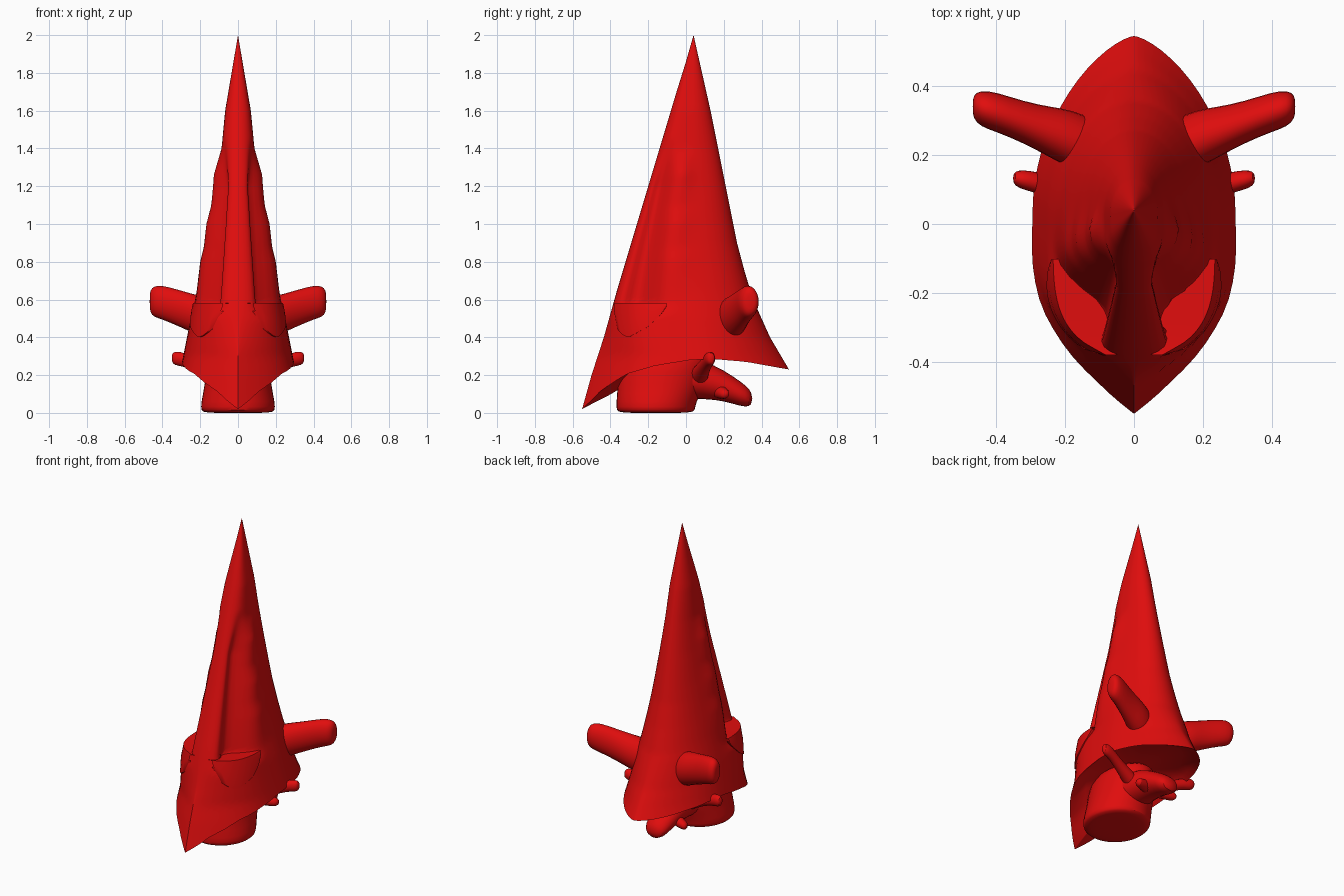
import bpy, bmesh, math
from mathutils import Vector

if "Cube" in bpy.data.objects:
    bpy.data.objects.remove(bpy.data.objects["Cube"])

RED = (0.75, 0.004, 0.004, 1)
red = bpy.data.materials.new("glossy red")
red.use_nodes = True
red.diffuse_color = RED
red.node_tree.nodes["Principled BSDF"].inputs["Base Color"].default_value = RED


def interp(table, v):
    """Piecewise linear lookup in a short (key, value) table."""
    for (a, p), (b, q) in zip(table, table[1:]):
        if v <= b:
            return p + (q - p) * max(0, (v - a) / (b - a))
    return table[-1][1]


def bell(v, centre, spread):
    return math.exp(-((v - centre) / spread) ** 2)


def loft(name, rings, closed=True, mirror=False, subsurf=0, angle=45):
    """Skin rows of points; rows of zero size become tips."""
    bm = bmesh.new()
    rows = [[bm.verts.new(p) for p in ring] for ring in rings]
    n = len(rows[0])
    for a, b in zip(rows, rows[1:]):
        for i in range(n if closed else n - 1):
            j = (i + 1) % n
            bm.faces.new((a[i], a[j], b[j], b[i]))
    bmesh.ops.remove_doubles(bm, verts=bm.verts, dist=0.0005)
    bmesh.ops.recalc_face_normals(bm, faces=bm.faces)
    mesh = bpy.data.meshes.new(name)
    bm.to_mesh(mesh)
    bm.free()
    mesh.materials.append(red)
    ob = bpy.data.objects.new(name, mesh)
    bpy.context.collection.objects.link(ob)
    if mirror:
        ob.modifiers.new("mirror", 'MIRROR')
    if subsurf:
        mod = ob.modifiers.new("smooth", 'SUBSURF')
        mod.levels = mod.render_levels = subsurf
    bpy.ops.object.select_all(action='DESELECT')
    ob.select_set(True)
    bpy.context.view_layer.objects.active = ob
    bpy.ops.object.shade_smooth_by_angle(angle=math.radians(angle))


def limb(name, stations, axis, mirror=False, sides=12):
    """Oval rings around one axis: each station is (centre, radius, radius)."""
    u, v = [k for k in range(3) if k != axis]
    rings = []
    for c, ru, rv in stations:
        ring = []
        for i in range(sides):
            p, a = Vector(c), math.tau * i / sides
            p[u] += ru * math.cos(a)
            p[v] += rv * math.sin(a)
            ring.append(p)
        rings.append(ring)
    loft(name, rings, mirror=mirror, subsurf=1, angle=60)


# Hood outlines by height: front edge, back edge, half width
FRONT = [(0.02, -.55), (.2, -.5), (.4, -.435), (.65, -.365), (1, -.26),
         (1.4, -.14), (1.7, -.05), (1.85, -.003), (2, .04)]
BACK = [(0, .67), (.23, .545), (.4, .445), (.6, .355), (.75, .31), (.9, .27),
        (1.25, .2), (1.6, .13), (2, .04)]
WIDTH = [(0, .36), (.25, .3), (.3, .29), (.5, .25), (.65, .215), (.8, .185),
         (1, .148), (1.2, .115), (1.4, .087), (1.6, .068), (2, 0)]
RIM = [(-1, .02), (-.87, .12), (-.66, .205), (-.37, .25), (0, .28),
       (.26, .285), (.6, .27), (.95, .235), (1, .23)]
# Depth of the grooves beside the front ridge, and swell of the cheeks
GROOVE = [(.52, 0), (.57, .62), (1.2, .52), (1.45, 0)]
CHEEK = [(.6, 0), (.8, .016), (.88, .011), (1, .02), (1.1, .01),
         (1.26, .022), (1.4, 0)]


def span(z):
    f, b = interp(FRONT, z), interp(BACK, z)
    return (f + b) / 2, (b - f) / 2


def half_width(s, z, groove=True):
    """Hood half width at s, from -1 at the front to 1 at the back."""
    q = min(1, max(0, (abs(s) - .05) / .95))
    blunt = interp([(.3, 0), (.58, 1)], z)
    if s > 0:
        w = (1 - q * q) ** (.7 - .2 * blunt)
    else:
        w = (1 - q ** (2.9 + .8 * blunt)) ** (1 - .5 * blunt)
        if groove:
            rise = interp([(.6, 0), (1.2, 1)], z)
            w *= 1 - interp(GROOVE, z) * bell(s, -.68 - .04 * rise, .27 - .06 * rise)
    return w * interp(WIDTH, z) + interp(CHEEK, z) * bell(s, -.15, .27)


def hood_ring(t, scale=1, sides=64):
    ring = []
    for i in range(sides):
        a = math.tau * i / sides
        s = -math.cos(a)
        z = interp(RIM, s)
        z += (2 - z) * t
        mid, half = span(z)
        side = math.copysign(1, math.sin(a))
        ring.append((side * half_width(s, z) * scale, mid + s * half * scale, z))
    return ring


# Tall pointed hood with a shallow hollow underside
levels = 80
inside = [[(0, 0, .33)] * 64, hood_ring(.035, .8), hood_ring(.015, .92)]
loft("hood", inside + [hood_ring(k / levels) for k in range(levels + 1)])

# Eyes: raised ledges following the hood
EYE_LOW = [(-.378, .54), (-.36, .44), (-.33, .41), (-.3, .4), (-.2, .455),
           (-.13, .52), (-.1, .565)]
eye_rows = []
for k in range(17):
    y = -.378 + .278 * k / 16
    low, top = interp(EYE_LOW, y), .583
    row = []
    for z, depth, lift in ((top - .005, .3, 0), (top, 1, .004), ((top + low) / 2, 1, .008),
                           (low, 1, .006), (low, .8, 0)):
        mid, half = span(z)
        s = max(-.97, (y - mid) / half)
        row.append((half_width(s, z, False) * depth + lift, y - lift / 2, z))
    eye_rows.append(row)
loft("eyes", eye_rows, closed=False, mirror=True, angle=40)

# Broad side horns with flared roots
limb("horns", [((.1, .21, .48), .09, .11), ((.18, .245, .505), .09, .115),
               ((.24, .265, .527), .077, .107), ((.32, .295, .557), .063, .1),
               ((.4, .325, .585), .06, .094), ((.445, .335, .59), .055, .086),
               ((.466, .34, .59), .036, .062), ((.468, .34, .59), 0, 0)], 0, mirror=True)

# Small arms reaching out beneath the rim
limb("arms", [((.1, .07, .2), .05, .05), ((.2, .095, .245), .036, .036),
              ((.28, .12, .28), .032, .038), ((.32, .128, .288), .03, .04),
              ((.347, .132, .29), .022, .032), ((.352, .133, .29), 0, 0)], 0, mirror=True)

# Rounded stump body
limb("body", [((0, -.16, 0), 0, 0), ((0, -.16, 0), .18, .19), ((0, -.16, .012), .198, .212),
              ((0, -.16, .05), .2, .212), ((0, -.13, .15), .176, .235),
              ((0, -.11, .28), .17, .24), ((0, -.08, .33), .13, .2),
              ((0, -.08, .33), 0, 0)], 2, sides=20)

# Drooping tail with side nubs
limb("tail", [((0, -.02, .18), .14, .11), ((0, .1, .175), .115, .105),
              ((0, .2, .145), .095, .085), ((0, .29, .1), .085, .068),
              ((0, .34, .078), .065, .05), ((0, .355, .074), 0, 0)], 1)
limb("tail_nubs", [((.03, .17, .12), .045, .045), ((.09, .19, .105), .035, .033),
                   ((.14, .205, .1), .03, .028), ((.155, .207, .1), 0, 0)], 0, mirror=True)
